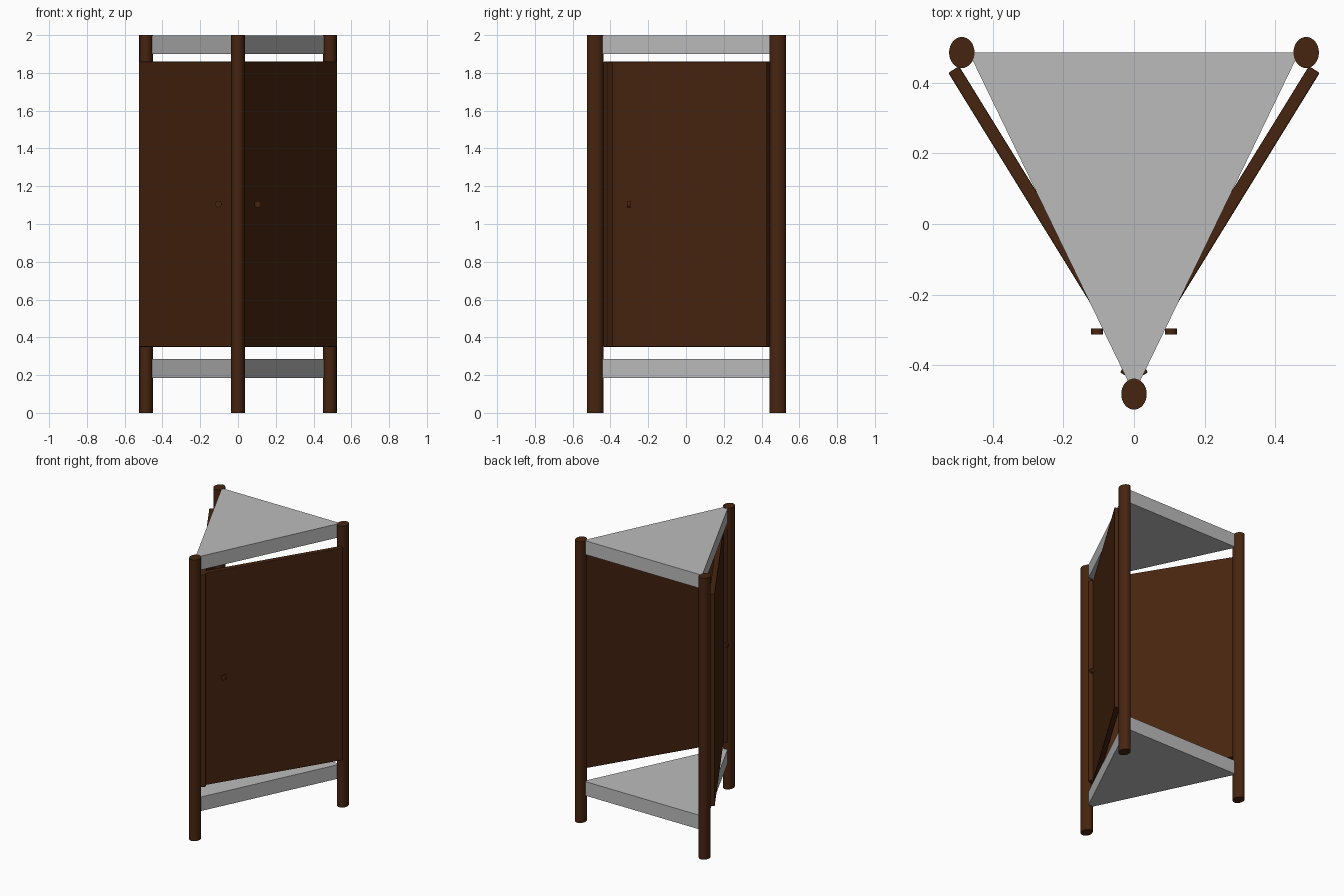
import bpy, bmesh, math
from mathutils import Matrix, Vector

cube = bpy.data.objects.get("Cube")
if cube:
    bpy.data.objects.remove(cube, do_unlink=True)


def make_material(name, color):
    mat = bpy.data.materials.new(name)
    mat.use_nodes = True
    mat.diffuse_color = color
    bsdf = mat.node_tree.nodes["Principled BSDF"]
    bsdf.inputs["Base Color"].default_value = color
    bsdf.inputs["Roughness"].default_value = 0.7
    return mat


brown = make_material("dark_brown", (0.063, 0.018, 0.005, 1))
grey = make_material("light_grey", (0.5, 0.5, 0.5, 1))


def add_object(name, bm, mat, smooth=False):
    bmesh.ops.recalc_face_normals(bm, faces=bm.faces)
    mesh = bpy.data.meshes.new(name)
    bm.to_mesh(mesh)
    bm.free()
    mesh.materials.append(mat)
    obj = bpy.data.objects.new(name, mesh)
    bpy.context.collection.objects.link(obj)
    if smooth:
        bpy.ops.object.select_all(action="DESELECT")
        obj.select_set(True)
        bpy.context.view_layer.objects.active = obj
        bpy.ops.object.shade_smooth_by_angle(angle=math.radians(35))
    return obj


def cylinder(name, center, size, axis, mat):
    """Elliptical cylinder; size is (radius a, radius b, length)."""
    bm = bmesh.new()
    bmesh.ops.create_cone(bm, cap_ends=True, segments=32, radius1=1, radius2=1, depth=1)
    turn = Matrix.Rotation(math.pi / 2, 4, "X") if axis == "Y" else Matrix()
    bm.transform(Matrix.Translation(center) @ turn @ Matrix.Diagonal((*size, 1)))
    return add_object(name, bm, mat, smooth=True)


def triangle_slab(name, bottom, top):
    bm = bmesh.new()
    corners = [(-0.467, 0.485), (0, -0.48), (0.467, 0.485)]
    face = bm.faces.new([bm.verts.new((x, y, bottom)) for x, y in corners])
    side = bmesh.ops.extrude_face_region(bm, geom=[face])["geom"]
    verts = [v for v in side if isinstance(v, bmesh.types.BMVert)]
    bmesh.ops.translate(bm, verts=verts, vec=(0, 0, top - bottom))
    return add_object(name, bm, grey)


def door_panel(name, start, end, bottom, top, thickness):
    a, b = Vector(start), Vector(end)
    mid, along = (a + b) / 2, b - a
    bm = bmesh.new()
    bmesh.ops.create_cube(bm, size=1)
    bm.transform(Matrix.Translation((mid.x, mid.y, (bottom + top) / 2))
                 @ Matrix.Rotation(math.atan2(along.y, along.x), 4, "Z")
                 @ Matrix.Diagonal((along.length, thickness, top - bottom, 1)))
    obj = add_object(name, bm, brown)
    bevel = obj.modifiers.new("soft_edges", "BEVEL")
    bevel.width = 0.004
    bevel.segments = 2
    return obj


# Three full-height posts
for name, x, y in (("front_post", 0, -0.481),
                   ("back_left_post", 0.487, 0.485),
                   ("back_right_post", -0.487, 0.485)):
    cylinder(name, (x, y, 1), (0.036, 0.044, 2), "Z", brown)

# Roof and floor slabs
triangle_slab("floor_slab", 0.185, 0.285)
triangle_slab("roof_slab", 1.9, 1.998)

# Side doors crossing behind the front post, each with a round knob
for side, s in (("left", 1), ("right", -1)):
    door_panel(f"{side}_door", (s * 0.51, 0.437), (s * -0.024, -0.429), 0.35, 1.86, 0.036)
    cylinder(f"{side}_knob", (s * 0.104, -0.304, 1.105), (0.017, 0.017, 0.018), "Y", brown)
